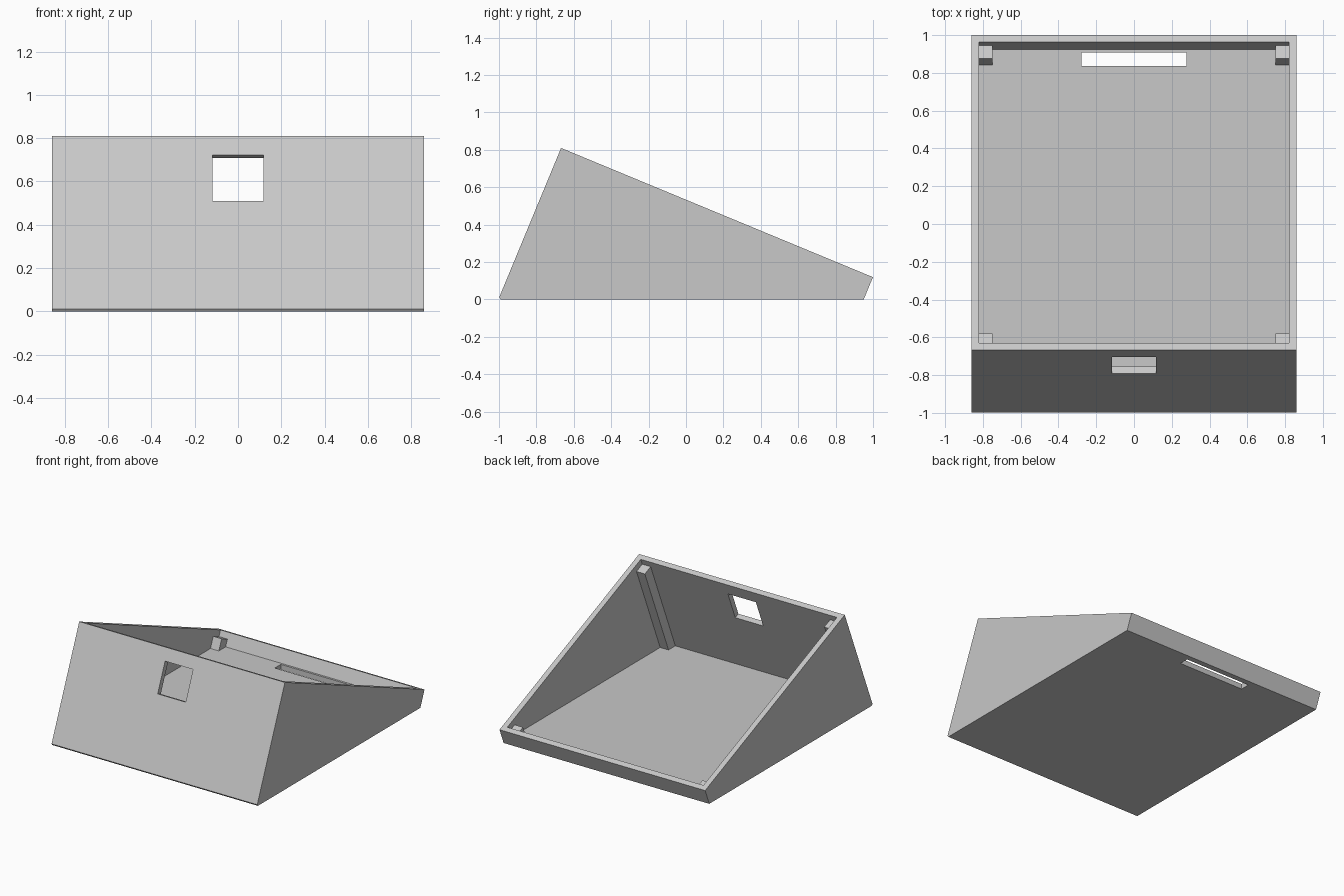
import bpy
import bmesh
from math import sin, cos, radians
from mathutils import Vector

if "Cube" in bpy.data.objects:
    bpy.data.objects.remove(bpy.data.objects["Cube"])

TILT = radians(22.5)
CREST_Y, CREST_Z = -0.668, 0.81
LENGTH = 1.805          # rim length along the slope
HALF_W, WALL = 0.86, 0.04

grey = bpy.data.materials.new("light grey plastic")
grey.use_nodes = True
grey.diffuse_color = (0.58, 0.58, 0.58, 1)
grey.node_tree.nodes["Principled BSDF"].inputs["Base Color"].default_value = grey.diffuse_color


def at(s, d):
    """Side-profile point: s along the sloped rim, d square below it."""
    return (CREST_Y + s * cos(TILT) - d * sin(TILT),
            CREST_Z - s * sin(TILT) - d * cos(TILT))


def down_to(s, z):
    """Point straight below rim position s (square to the rim) at height z."""
    return at(s, (CREST_Z - s * sin(TILT) - z) / cos(TILT))


def prism(name, profile, x0, x1):
    """Extrude a (y, z) profile from x0 to x1."""
    bm = bmesh.new()
    face = bm.faces.new([bm.verts.new((x0, y, z)) for y, z in profile])
    ext = bmesh.ops.extrude_face_region(bm, geom=[face])
    moved = [v for v in ext["geom"] if isinstance(v, bmesh.types.BMVert)]
    bmesh.ops.translate(bm, verts=moved, vec=Vector((x1 - x0, 0, 0)))
    bmesh.ops.recalc_face_normals(bm, faces=bm.faces)
    mesh = bpy.data.meshes.new(name)
    bm.to_mesh(mesh)
    bm.free()
    mesh.materials.append(grey)
    obj = bpy.data.objects.new(name, mesh)
    bpy.context.collection.objects.link(obj)
    return obj


def cut(target, cutter):
    mod = target.modifiers.new("cut", "BOOLEAN")
    mod.operation, mod.solver, mod.object = "DIFFERENCE", "EXACT", cutter
    bpy.context.view_layer.update()
    graph = bpy.context.evaluated_depsgraph_get()
    target_mesh = bpy.data.meshes.new_from_object(target.evaluated_get(graph))
    target.modifiers.clear()
    target.data = target_mesh
    bpy.data.objects.remove(cutter)


# Wedge-shaped case with a small flat at the front bottom edge
case = prism("case", [(-0.99, 0), down_to(0, 0.012), at(0, 0), at(LENGTH, 0),
                      down_to(LENGTH, 0)], -HALF_W, HALF_W)

# Open cavity
inner = HALF_W - WALL
near, far = WALL, LENGTH - WALL
cut(case, prism("cavity_cutter", [down_to(near, WALL), at(near, -0.1), at(far, -0.1),
                                  down_to(far, WALL)], -inner, inner))

# Window, square to the front wall
top, bottom = 0.094, 0.325
cut(case, prism("window_cutter", [at(-0.05, top), at(0.09, top), at(0.09, bottom),
                                  at(-0.05, bottom)], -0.117, 0.117))

# Slot through the floor near the back
cut(case, prism("slot_cutter", [(0.836, -0.1), (0.908, -0.1), (0.908, 0.07),
                                (0.836, 0.07)], -0.278, 0.278))

# Corner posts, set below the rim and sunk slightly into the walls
SINK, POST, RECESS = 0.01, 0.075, 0.047
for end, s0, s1 in (("front", near - SINK, near + POST), ("back", far - POST, far + SINK)):
    for side, sign in (("left", 1), ("right", -1)):
        prism(f"{end}_{side}_post",
              [down_to(s0, WALL - SINK), at(s0, RECESS), at(s1, RECESS),
               down_to(s1, WALL - SINK)],
              sign * (inner - 0.07), sign * (inner + SINK))
